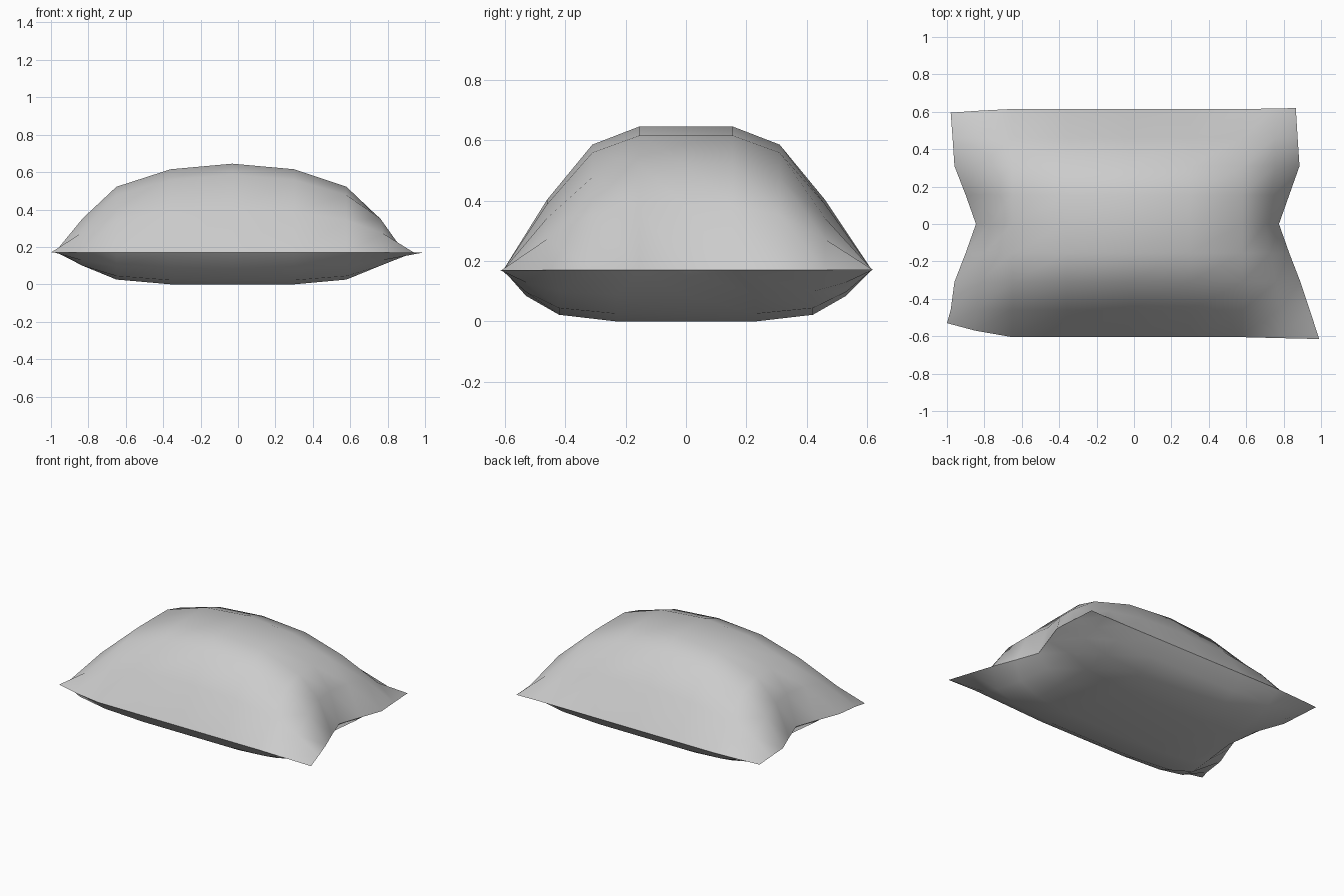
import bpy, math

if "Cube" in bpy.data.objects:
    bpy.data.objects.remove(bpy.data.objects["Cube"])

SEAM_Z = 0.17
# Column positions and fullness across the width
X = [-1, -0.83, -0.65, -0.36, -0.03, 0.30, 0.58, 0.76, 1]
TOP_U = [0, 0.44, 0.74, 0.937, 1, 0.937, 0.74, 0.44, 0]
LOW_U = [0, 0.48, 0.85, 1, 1, 1, 0.85, 0.48, 0]
# Row positions and fullness from front to back
TOP_Y = [-0.61, -0.46, -0.31, -0.155, 0, 0.155, 0.31, 0.46, 0.61]
LOW_Y = [-0.61, -0.53, -0.42, -0.23, 0, 0.23, 0.42, 0.53, 0.61]
TOP_V = [0, 0.49, 0.874, 1, 1, 1, 0.874, 0.49, 0]
LOW_V = [0, 0.5, 0.87, 1, 1, 1, 0.87, 0.5, 0]
# Pinched seam outline
LEFT = [-1, -0.98, -0.96, -0.90, -0.845, -0.90, -0.96, -0.97, -0.98]
RIGHT = [0.99, 0.94, 0.89, 0.83, 0.775, 0.83, 0.885, 0.875, 0.865]
FRONT = [-0.53, -0.57, -0.605, -0.605, -0.605, -0.605, -0.605, -0.61, -0.615]
BACK = [0.595, 0.605, 0.615, 0.615, 0.615, 0.615, 0.615, 0.617, 0.62]
N = 9

verts, faces, index = [], [], {}


def vertex(i, j, top):
    """Index of a grid point; both sheets share the seam points."""
    seam = i in (0, N - 1) or j in (0, N - 1)
    key = (i, j, True if seam else top)
    if key not in index:
        x = X[i]
        y = (TOP_Y if top or seam else LOW_Y)[j]
        if i == 0:
            x = LEFT[j]
        elif i == N - 1:
            x = RIGHT[j]
        elif i == 1:
            x += 0.5 * (LEFT[j] + 0.96)
        elif i == N - 2:
            x += 0.5 * (min(RIGHT[j], 0.92) - 0.89)
        if j == 0:
            y = FRONT[i]
        elif j == N - 1:
            y = BACK[i]
        z = SEAM_Z
        if not seam:
            z += 0.475 * TOP_U[i] * TOP_V[j] if top else -0.17 * LOW_U[i] * LOW_V[j]
        index[key] = len(verts)
        verts.append((x, y, z))
    return index[key]


# Upper and lower cloth sheets
for top in (True, False):
    for i in range(N - 1):
        for j in range(N - 1):
            quad = [vertex(i, j, top), vertex(i + 1, j, top),
                    vertex(i + 1, j + 1, top), vertex(i, j + 1, top)]
            faces.append(quad if top else quad[::-1])

mesh = bpy.data.meshes.new("pillow")
mesh.from_pydata(verts, [], faces)
mesh.update()
pillow = bpy.data.objects.new("pillow", mesh)
bpy.context.collection.objects.link(pillow)

# Soft cloth with a crisp seam
bpy.context.view_layer.objects.active = pillow
pillow.select_set(True)
bpy.ops.object.shade_smooth_by_angle(angle=math.radians(60))
